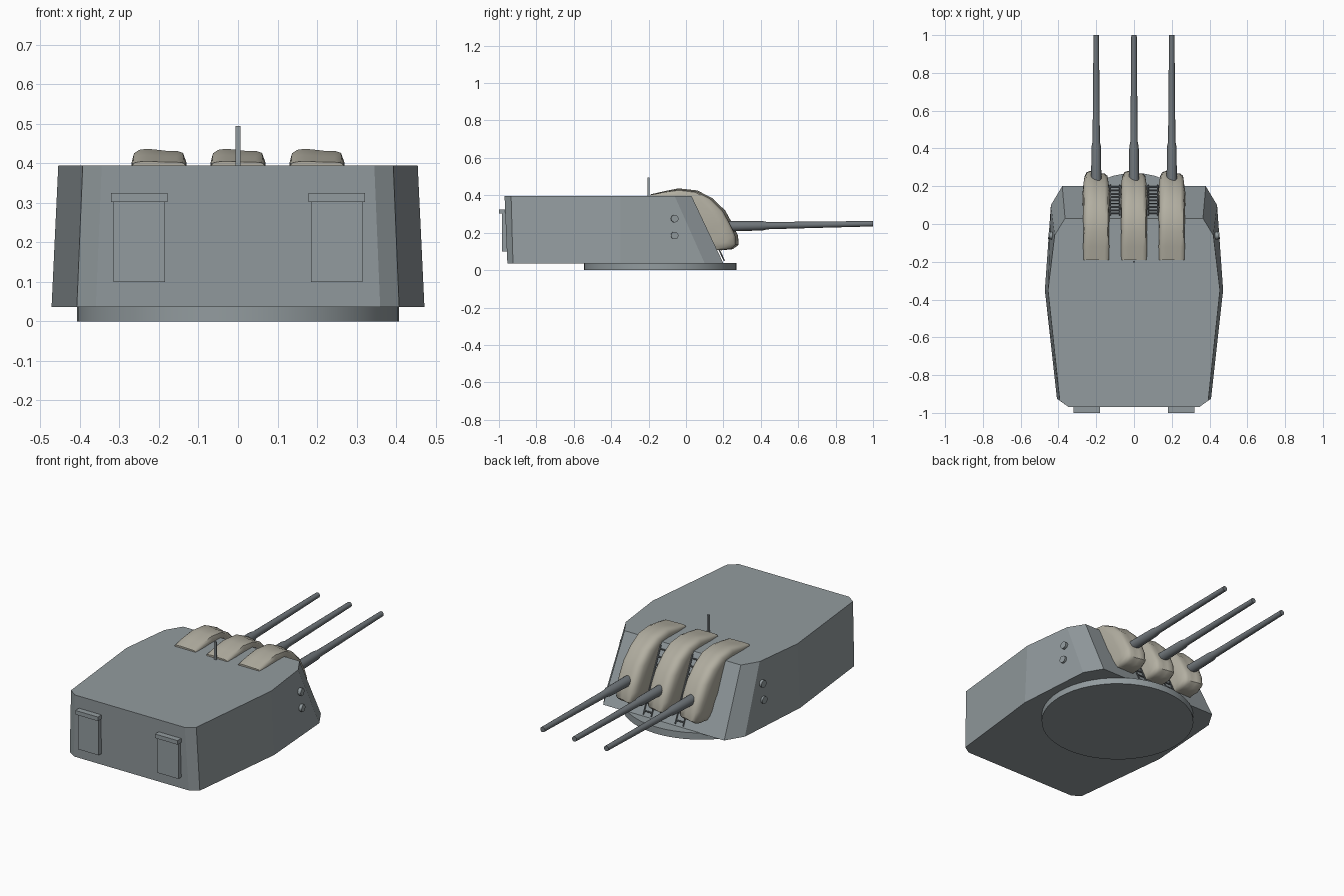
import bpy, bmesh, math
from mathutils import Vector

if "Cube" in bpy.data.objects:
    bpy.data.objects.remove(bpy.data.objects["Cube"])


def material(name, rgb):
    m = bpy.data.materials.new(name)
    m.diffuse_color = (*rgb, 1)
    m.use_nodes = True
    m.node_tree.nodes["Principled BSDF"].inputs["Base Color"].default_value = m.diffuse_color
    return m


PAINT = material("grey_paint", (0.29, 0.33, 0.345))
STEEL = material("dark_steel", (0.16, 0.18, 0.195))
CANVAS = material("canvas", (0.45, 0.43, 0.36))


def loft(name, rings, mat, smooth=None):
    """Skin closed rings of equal length and cap both ends."""
    bm = bmesh.new()
    vs = [[bm.verts.new(p) for p in r] for r in rings]
    n = len(rings[0])
    for a, b in zip(vs, vs[1:]):
        for i in range(n):
            j = (i + 1) % n
            bm.faces.new((a[i], a[j], b[j], b[i]))
    bm.faces.new(vs[0][::-1])
    bm.faces.new(vs[-1])
    bmesh.ops.recalc_face_normals(bm, faces=bm.faces)
    me = bpy.data.meshes.new(name)
    bm.to_mesh(me)
    bm.free()
    me.materials.append(mat)
    ob = bpy.data.objects.new(name, me)
    bpy.context.collection.objects.link(ob)
    if smooth:
        bpy.ops.object.select_all(action='DESELECT')
        ob.select_set(True)
        bpy.context.view_layer.objects.active = ob
        bpy.ops.object.shade_smooth_by_angle(angle=math.radians(smooth))
    return ob


def tube(name, stations, mat, sides=16):
    """Round tube through (point, radius) stations on a straight axis."""
    axis = (Vector(stations[-1][0]) - Vector(stations[0][0])).normalized()
    u = axis.orthogonal().normalized()
    v = axis.cross(u)
    angles = [2 * math.pi * k / sides for k in range(sides)]
    rings = [[Vector(p) + r * (math.cos(a) * u + math.sin(a) * v) for a in angles]
             for p, r in stations]
    return loft(name, rings, mat, 35)


def box(name, x0, x1, y0, y1, z0, z1, mat):
    return loft(name, [[(x0, y0, z), (x1, y0, z), (x1, y1, z), (x0, y1, z)]
                       for z in (z0, z1)], mat)


# Armoured gunhouse: bottom and roof outlines, half mirrored
def outline(half, z):
    return [(x, y, z) for x, y in half] + [(-x, y, z) for x, y in reversed(half)]


bottom = [(0.36, -0.955), (0.408, -0.925), (0.472, -0.35), (0.44, 0.10), (0.38, 0.20)]
roof = [(0.345, -0.97), (0.393, -0.935), (0.455, -0.35), (0.42, -0.06), (0.365, 0.03)]
loft("gunhouse", [outline(bottom, 0.036), outline(roof, 0.395)], PAINT)

# Turntable ring
tube("turntable", [((0, -0.138, 0), 0.408), ((0, -0.138, 0.038), 0.408)], PAINT, 48)

# Canvas gun covers: inner point, outer point and half width of each section
sections = [
    (-0.19, 0.385, -0.19, 0.405, 0.067), (-0.12, 0.385, -0.12, 0.421, 0.068),
    (-0.04, 0.38, -0.04, 0.437, 0.069), (0.00, 0.37, 0.06, 0.426, 0.068),
    (0.03, 0.34, 0.14, 0.385, 0.069), (0.06, 0.30, 0.21, 0.318, 0.071),
    (0.09, 0.24, 0.25, 0.245, 0.070), (0.11, 0.20, 0.278, 0.185, 0.068),
    (0.13, 0.16, 0.282, 0.135, 0.066), (0.14, 0.13, 0.25, 0.112, 0.060),
    (0.15, 0.11, 0.19, 0.106, 0.054)]
across = [(-1, 0), (-1, 0.5), (-0.94, 0.8), (-0.75, 0.95), (-0.45, 1), (-0.1, 0.96),
          (0.25, 0.91), (0.65, 0.91), (0.9, 0.82), (1, 0.5), (1, 0)]

for i, gx in enumerate((-0.2, 0, 0.2)):
    rings = []
    for k, (y0, z0, y1, z1, w) in enumerate(sections):
        fold = 1 + 0.025 * math.sin(2.4 * k)
        rings.append([(gx + w * u * fold, y0 + (y1 - y0) * t, z0 + (z1 - z0) * t)
                      for u, t in across])
    loft(f"gun_cover_{i}", rings, CANVAS, 50)
    # Barrel with thicker sleeve, slightly elevated
    barrel = [(0.18, 0.028), (0.41, 0.025), (0.435, 0.0195), (0.70, 0.017), (1.0, 0.0145)]
    tube(f"barrel_{i}", [((gx, y, 0.233 + 0.0185 * (y - 0.18)), r) for y, r in barrel], STEEL)

# Ladders on the sloping front plate
low, high = Vector((0, 0.205, 0.05)), Vector((0, 0.047, 0.385))
for side, x in (("left", -0.1), ("right", 0.1)):
    for j, dx in enumerate((-0.025, 0.025)):
        o = Vector((x + dx, 0, 0))
        tube(f"ladder_rail_{side}_{j}", [(low + o, 0.004), (high + o, 0.004)], STEEL, 6)
    for k in range(9):
        c = low.lerp(high, (k + 0.5) / 9) + Vector((x, 0, 0))
        o = Vector((0.025, 0, 0))
        tube(f"ladder_rung_{side}_{k}", [(c - o, 0.004), (c + o, 0.004)], STEEL, 6)

# Side ports and rear doors, both sides
for side, s in (("left", -1), ("right", 1)):
    for k, (z, x) in enumerate(((0.275, 0.431), (0.185, 0.437))):
        tube(f"side_port_{side}_{k}", [((s * (x - 0.02), -0.064, z), 0.02),
                                       ((s * (x + 0.016), -0.06, z), 0.02)], PAINT, 16)
    a, b = sorted((s * 0.185, s * 0.315))
    box(f"rear_door_{side}", a, b, -0.984, -0.95, 0.10, 0.305, PAINT)
    box(f"door_hood_{side}", a - 0.006, b + 0.006, -1.0, -0.955, 0.302, 0.325, PAINT)

# Sighting post on the roof
box("roof_post", -0.006, 0.006, -0.205, -0.195, 0.39, 0.495, PAINT)
